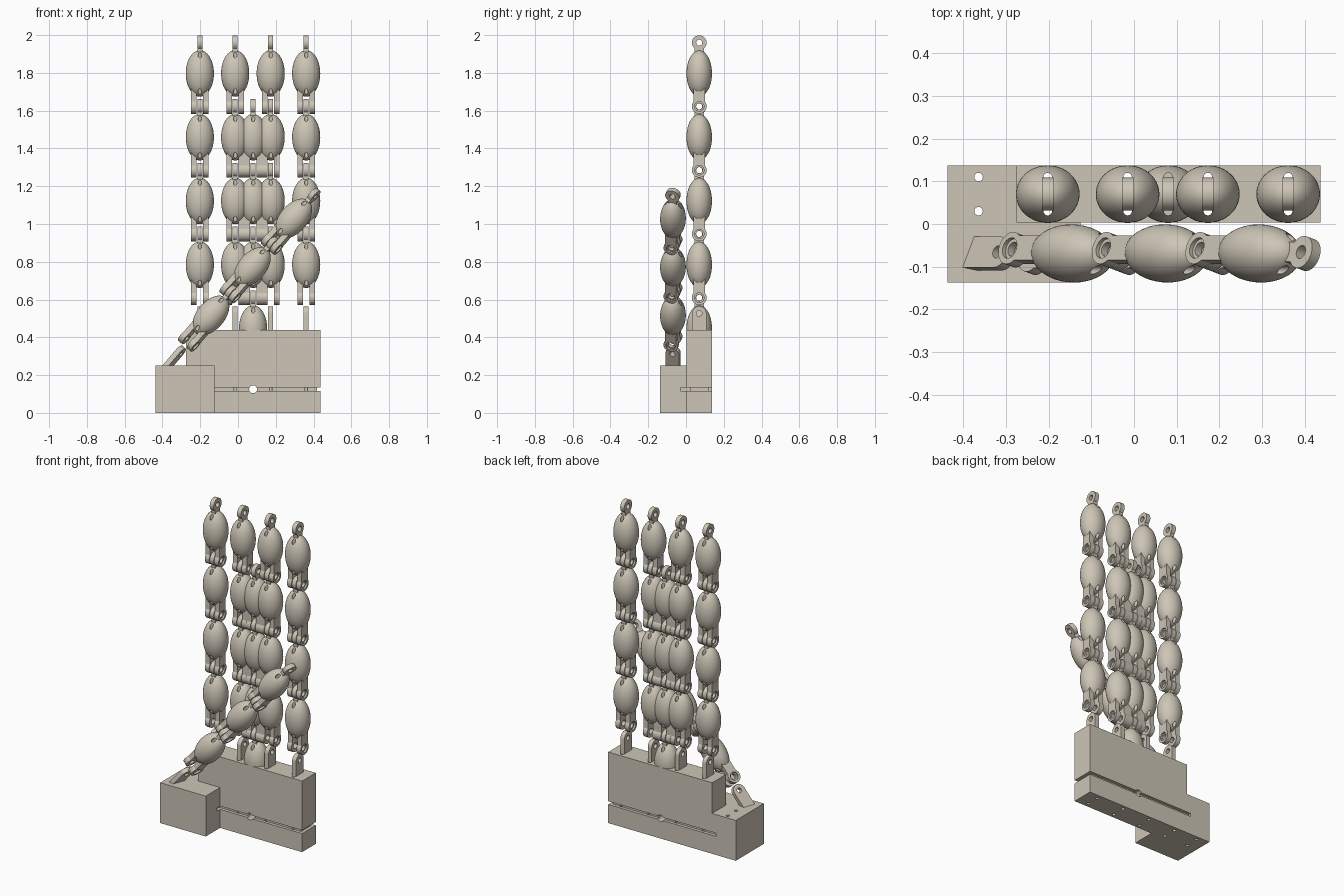
import bpy, bmesh, math
from mathutils import Matrix, Vector

if "Cube" in bpy.data.objects:
    bpy.data.objects.remove(bpy.data.objects["Cube"])

mat = bpy.data.materials.new("warm_beige")
mat.diffuse_color = (0.61, 0.56, 0.47, 1)
mat.use_nodes = True
mat.node_tree.nodes["Principled BSDF"].inputs["Base Color"].default_value = mat.diffuse_color

PITCH = 0.3375          # distance between joints
EYE, FORK = 0.163, -0.1745   # joint offsets from a segment centre


def make(name, bm):
    me = bpy.data.meshes.new(name)
    bm.normal_update()
    bm.to_mesh(me)
    bm.free()
    ob = bpy.data.objects.new(name, me)
    bpy.context.collection.objects.link(ob)
    me.materials.append(mat)
    return ob


def box(name, x0, x1, y0, y1, z0, z1):
    bm = bmesh.new()
    m = Matrix.Translation(((x0 + x1) / 2, (y0 + y1) / 2, (z0 + z1) / 2))
    bmesh.ops.create_cube(bm, size=1, matrix=m @ Matrix.Diagonal((x1 - x0, y1 - y0, z1 - z0, 1)))
    return make(name, bm)


def rod(name, centre, r, length, axis, n=24):
    bm = bmesh.new()
    rot = {'X': Matrix.Rotation(math.pi / 2, 4, 'Y'),
           'Y': Matrix.Rotation(math.pi / 2, 4, 'X'), 'Z': Matrix()}[axis]
    bmesh.ops.create_cone(bm, cap_ends=True, segments=n, radius1=r, radius2=r,
                          depth=length, matrix=Matrix.Translation(centre) @ rot)
    return make(name, bm)


def combine(ob, other, op):
    mod = ob.modifiers.new("bool", 'BOOLEAN')
    mod.operation, mod.solver, mod.object = op, 'EXACT', other
    bpy.context.view_layer.objects.active = ob
    bpy.ops.object.modifier_apply(modifier=mod.name)
    bpy.data.objects.remove(other)


def cut(ob, other):
    combine(ob, other, 'DIFFERENCE')


def smooth(ob):
    bpy.ops.object.select_all(action='DESELECT')
    ob.select_set(True)
    bpy.context.view_layer.objects.active = ob
    bpy.ops.object.shade_smooth_by_angle(angle=math.radians(30))


def plate(name, x0, x1, z_end, z_round, half, r):
    """Flat bar in the yz plane, rounded around z_round, reaching z_end."""
    bm = bmesh.new()
    s = 1 if z_round > z_end else -1
    pts = [(-half, z_end), (half, z_end)]
    a0 = math.acos(half / r) if half < r else 0
    a0 = -a0
    for i in range(25):
        a = a0 + (math.pi - 2 * a0) * i / 24
        pts.append((r * math.cos(a), z_round + s * r * math.sin(a)))
    vs = [bm.verts.new((x0, y, z)) for y, z in pts]
    f = bm.faces.new(vs)
    ext = bmesh.ops.extrude_face_region(bm, geom=[f])
    bmesh.ops.translate(bm, vec=(x1 - x0, 0, 0),
                        verts=[v for v in ext['geom'] if isinstance(v, bmesh.types.BMVert)])
    bmesh.ops.recalc_face_normals(bm, faces=bm.faces)
    return make(name, bm)


# --- Master segment: egg body, tendon holes, fork below, eye above
bm = bmesh.new()
bmesh.ops.create_uvsphere(bm, u_segments=48, v_segments=28, radius=1,
                          matrix=Matrix.Diagonal((0.0745, 0.0675, 0.123, 1)))
segment = make("segment", bm)
for y in (-0.04, 0.04):
    cut(segment, rod("tendon_hole", (0, y, 0), 0.010, 0.4, 'Z', 16))
for s in (-1, 1):
    prong = plate("prong", s * 0.017, s * 0.047, -0.075, FORK, 0.03, 0.039)
    cut(prong, rod("pin_hole", (s * 0.03, 0, FORK), 0.017, 0.1, 'X'))
    cut(prong, rod("counterbore", (s * 0.047, 0, FORK), 0.025, 0.02, 'X'))
    combine(segment, prong, 'UNION')
eye = plate("eye", -0.0135, 0.0135, 0.08, EYE, 0.024, 0.039)
cut(eye, rod("pin_hole", (0, 0, EYE), 0.016, 0.1, 'X'))
combine(segment, eye, 'UNION')
smooth(segment)

# --- Master lug: its fork joint would sit at the origin
lug = plate("lug", -0.0135, 0.0135, -0.23, -0.083, 0.0375, 0.0375)
cut(lug, rod("pin_hole", (0, 0, -0.083), 0.015, 0.1, 'X'))
smooth(lug)


def place(master, name, matrix):
    ob = bpy.data.objects.new(name, master.data)
    ob.matrix_world = matrix
    bpy.context.collection.objects.link(ob)


def chain(name, joint, rot, count, with_lug=True):
    """Stack segments from the lowest fork joint along the rotated z axis."""
    base = Matrix.Translation(joint) @ rot
    if with_lug:
        place(lug, name + "_lug", base)
    for i in range(count):
        place(segment, f"{name}_segment_{i + 1}",
              base @ Matrix.Translation((0, 0, i * PITCH - FORK)))


# --- Four fingers, the sunken middle chain and the slanted thumb
FINGERS = (-0.202, -0.015, 0.173, 0.361)
for i, x in enumerate(FINGERS):
    chain(f"finger_{i + 1}", (x, 0.07, 0.61), Matrix(), 4)
chain("middle_chain", (0.08, 0.07, 0.61 - PITCH), Matrix(), 4, False)
tilt = Matrix.Rotation(math.radians(40.5), 4, 'Y') @ Matrix.Rotation(math.radians(-16), 4, 'Z')
chain("thumb", (-0.257, -0.069, 0.383), tilt, 3)
for m in (segment, lug):
    bpy.data.objects.remove(m)

# --- Palm: upper block joined to an L-shaped thumb base
palm = box("palm", -0.275, 0.437, 0.003, 0.137, 0, 0.44)
combine(palm, box("thumb_base", -0.437, -0.125, -0.137, 0.003, 0, 0.25), 'UNION')
combine(palm, box("palm_side", -0.437, -0.275, 0.003, 0.137, 0, 0.25), 'UNION')

# --- Strap groove around the palm, cross hole and tendon holes
cut(palm, box("groove_front", -0.145, 0.5, -0.028, 0.022, 0.115, 0.135))
cut(palm, box("groove_back", -0.30, 0.5, 0.118, 0.2, 0.115, 0.135))
cut(palm, box("groove_side", 0.417, 0.5, -0.028, 0.2, 0.115, 0.135))
cut(palm, rod("cross_hole", (0.08, 0.07, 0.125), 0.021, 0.4, 'Y'))
for x in FINGERS + (-0.364,):
    for y in (0.03, 0.11):
        cut(palm, rod("tendon_hole", (x, y, 0.25), 0.010, 1, 'Z', 16))
smooth(palm)
